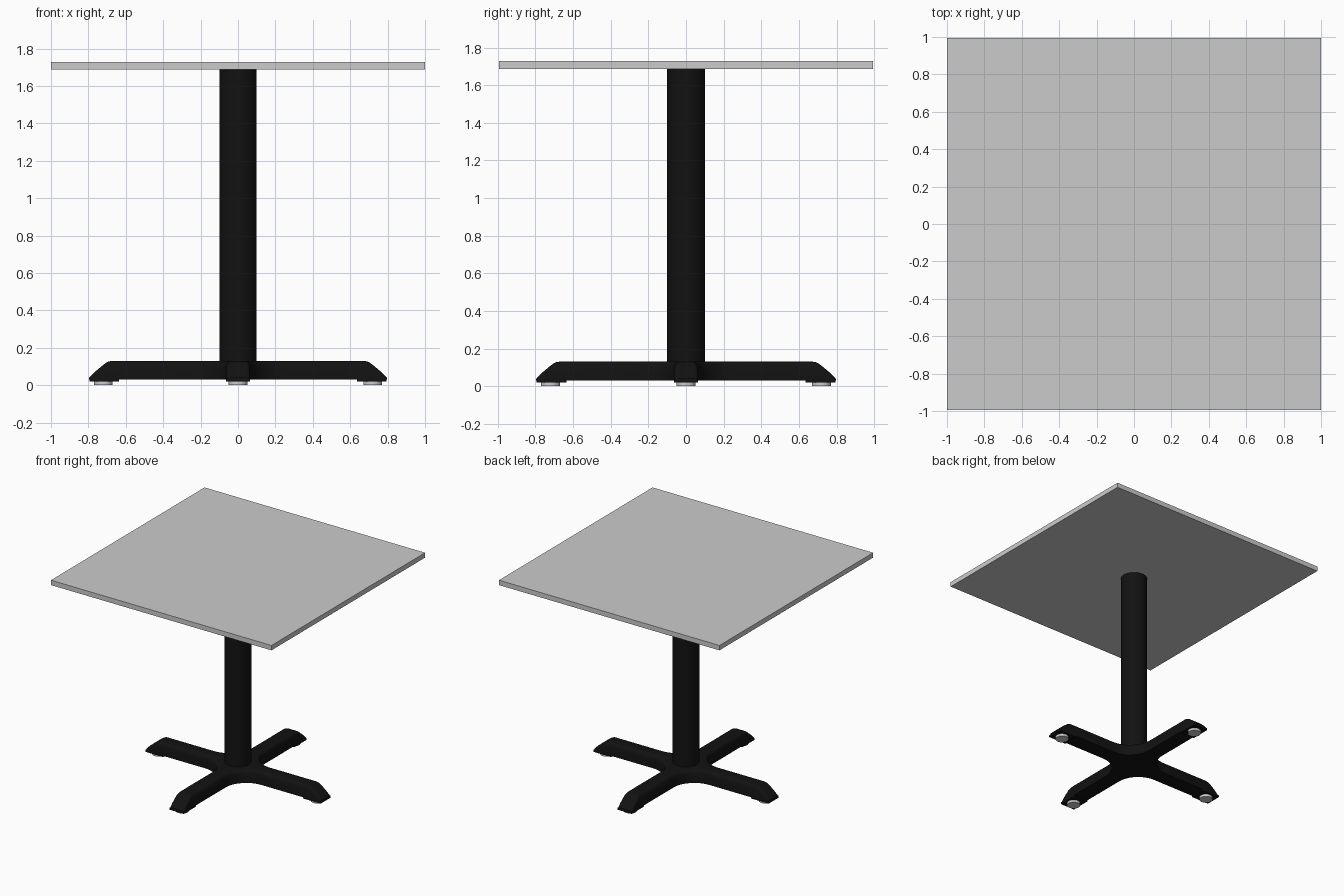
import bpy, bmesh, math
from mathutils import Matrix

if "Cube" in bpy.data.objects:
    bpy.data.objects.remove(bpy.data.objects["Cube"])

black = bpy.data.materials.new("black_metal")
black.diffuse_color = (0.006, 0.006, 0.006, 1)
black.use_nodes = True
black.node_tree.nodes["Principled BSDF"].inputs["Base Color"].default_value = black.diffuse_color


def finish(name, bm, mat=None, smooth=True):
    bmesh.ops.recalc_face_normals(bm, faces=bm.faces)
    me = bpy.data.meshes.new(name)
    bm.to_mesh(me)
    bm.free()
    ob = bpy.data.objects.new(name, me)
    bpy.context.collection.objects.link(ob)
    if mat:
        me.materials.append(mat)
    if smooth:
        bpy.ops.object.select_all(action='DESELECT')
        ob.select_set(True)
        bpy.context.view_layer.objects.active = ob
        bpy.ops.object.shade_smooth_by_angle(angle=math.radians(30))
    return ob


def box(name, size, loc, mat=None):
    bm = bmesh.new()
    bmesh.ops.create_cube(bm, matrix=Matrix.Translation(loc) @ Matrix.Diagonal((*size, 1)))
    return finish(name, bm, mat, False)


def cylinder(name, r, z0, z1, x=0, y=0, mat=None, seg=48):
    bm = bmesh.new()
    bmesh.ops.create_cone(bm, cap_ends=True, segments=seg, radius1=r, radius2=r, depth=z1 - z0,
                          matrix=Matrix.Translation((x, y, (z0 + z1) / 2)))
    return finish(name, bm, mat)


def arc(cx, cy, r, a0, a1, n):
    return [(cx + r * math.cos(math.radians(a0 + (a1 - a0) * i / n)),
             cy + r * math.sin(math.radians(a0 + (a1 - a0) * i / n))) for i in range(n + 1)]


def cross_outline(tip, w, c=0.255, r=0.02):
    # one leg's rounded tip plus the concave fillet to the next leg, turned four times
    quarter = arc(tip - r, -w + r, r, -90, 0, 4) + arc(tip - r, w - r, r, 0, 90, 4)
    quarter += arc(c, c, c - w, 270, 180, 12)
    pts = []
    for k in range(4):
        co, si = round(math.cos(k * math.pi / 2)), round(math.sin(k * math.pi / 2))
        pts += [(co * x - si * y, si * x + co * y) for x, y in quarter]
    return pts


# Table top
box("table_top", (2.0, 1.99, 0.04), (0, 0, 1.707))

# Column
cylinder("column", 0.1, 0.1, 1.687, mat=black, seg=64)

# Cross base: stacked outlines of (z, tip distance, half width)
bm = bmesh.new()
rings = []
for z, tip, w in ((0.03, 0.797, 0.065), (0.042, 0.795, 0.064), (0.07, 0.767, 0.063),
                  (0.105, 0.725, 0.061), (0.12, 0.705, 0.056), (0.127, 0.692, 0.050),
                  (0.13, 0.675, 0.042)):
    rings.append([bm.verts.new((x, y, z)) for x, y in cross_outline(tip, w)])
n = len(rings[0])
for a, b in zip(rings, rings[1:]):
    for i in range(n):
        j = (i + 1) % n
        bm.faces.new((a[i], a[j], b[j], b[i]))
bm.faces.new(rings[0][::-1])
bm.faces.new(rings[-1])
finish("cross_base", bm, black)

# Foot pads and levelling feet under each leg tip
for i, (dx, dy) in enumerate(((1, 0), (0, 1), (-1, 0), (0, -1)), 1):
    size = (0.16 if dx else 0.13, 0.16 if dy else 0.13, 0.015)
    box(f"foot_pad_{i}", size, (dx * 0.715, dy * 0.715, 0.0275), black)
    cylinder(f"levelling_foot_{i}", 0.05, 0.0, 0.022, dx * 0.72, dy * 0.72, seg=32)
